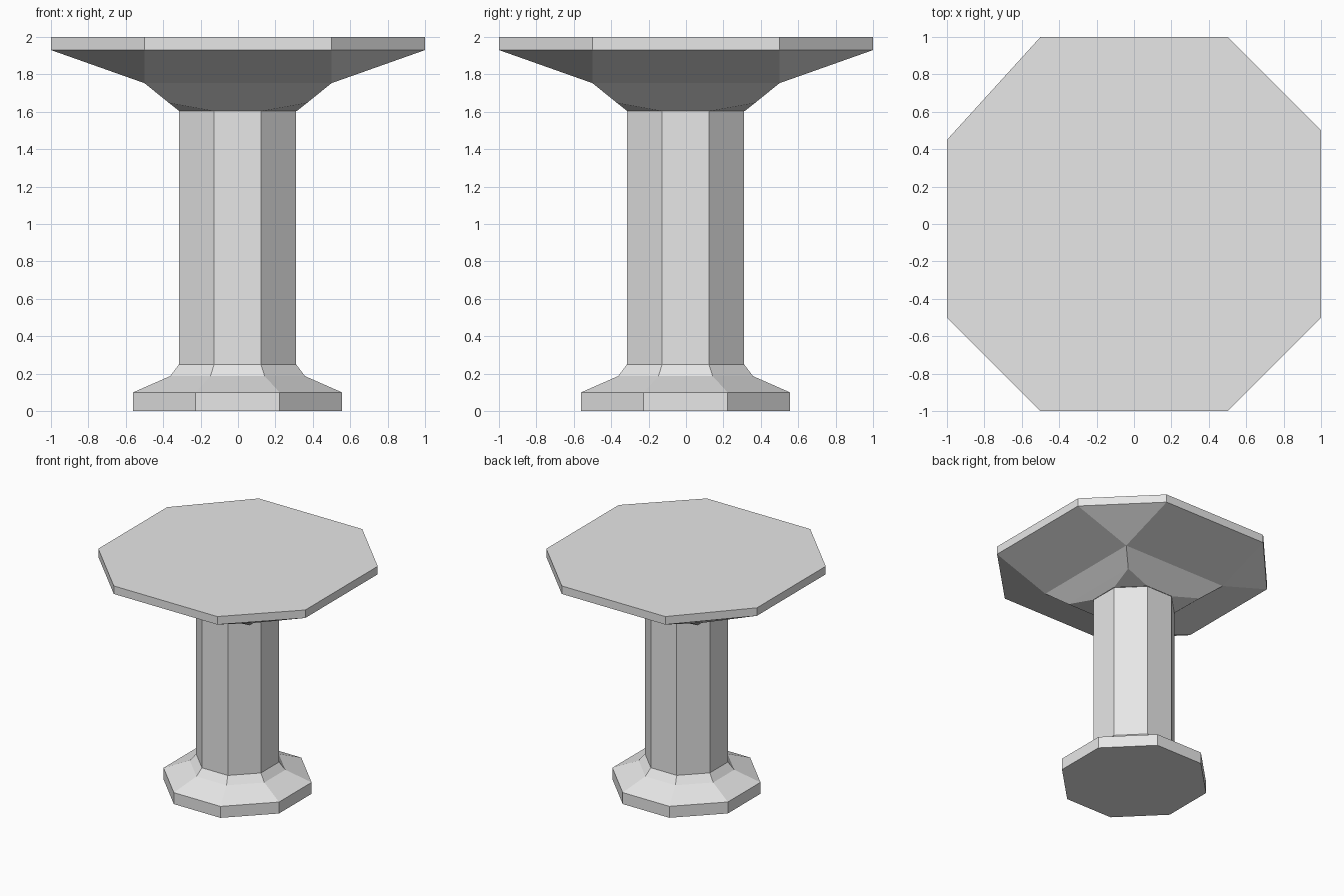
import bpy
import bmesh

cube = bpy.data.objects.get("Cube")
if cube:
    bpy.data.objects.remove(cube, do_unlink=True)

# One plain pale grey for the whole pedestal
grey = bpy.data.materials.new("pale_grey")
grey.use_nodes = True
colour = (0.8, 0.8, 0.8, 1)
grey.diffuse_color = colour
grey.node_tree.nodes["Principled BSDF"].inputs["Base Color"].default_value = colour


def octagon(w, c):
    """Corners of an octagon: half width w, half length of a straight side c."""
    return [(c, -w), (w, -c), (w, c), (c, w), (-c, w), (-w, c), (-w, -c), (-c, -w)]


def loft(name, rings, cap_bottom=False, cap_top=False, shift=0.0):
    """Skin stacked octagons (w, c, z); a ring with c == w collapses to a square."""
    bm = bmesh.new()
    loops = [[bm.verts.new((x + shift, y + shift, z)) for x, y in octagon(w, c)]
             for w, c, z in rings]
    for low, high in zip(loops, loops[1:]):
        for i in range(8):
            j = (i + 1) % 8
            bm.faces.new((low[i], low[j], high[j], high[i]))
    if cap_bottom:
        bm.faces.new(loops[0][::-1])
    if cap_top:
        bm.faces.new(loops[-1])
    bmesh.ops.remove_doubles(bm, verts=bm.verts, dist=0.0005)
    mesh = bpy.data.meshes.new(name)
    bm.to_mesh(mesh)
    bm.free()
    mesh.materials.append(grey)
    obj = bpy.data.objects.new(name, mesh)
    bpy.context.collection.objects.link(obj)
    return obj


SHAFT = (0.313, 0.125)

# Stepped foot
loft("foot", [(0.558, 0.225, 0), (0.558, 0.225, 0.1),
              (0.36, 0.145, 0.187), (*SHAFT, 0.25)], cap_bottom=True, shift=-0.0025)

# Eight-sided shaft
loft("shaft", [(*SHAFT, 0.25), (*SHAFT, 1.603)], shift=-0.0025)

# Flared top, passing through a square section under the slab
top = loft("flared_top", [(*SHAFT, 1.603), (0.37, 0.37, 1.648), (0.5, 0.5, 1.753),
                          (1, 0.5, 1.93), (1, 0.5, 2)], cap_top=True)

# The back right corner of the slab is cut slightly deeper
for v in top.data.vertices:
    if v.co.x < -0.9 and v.co.y > 0:
        v.co.y = 0.45
